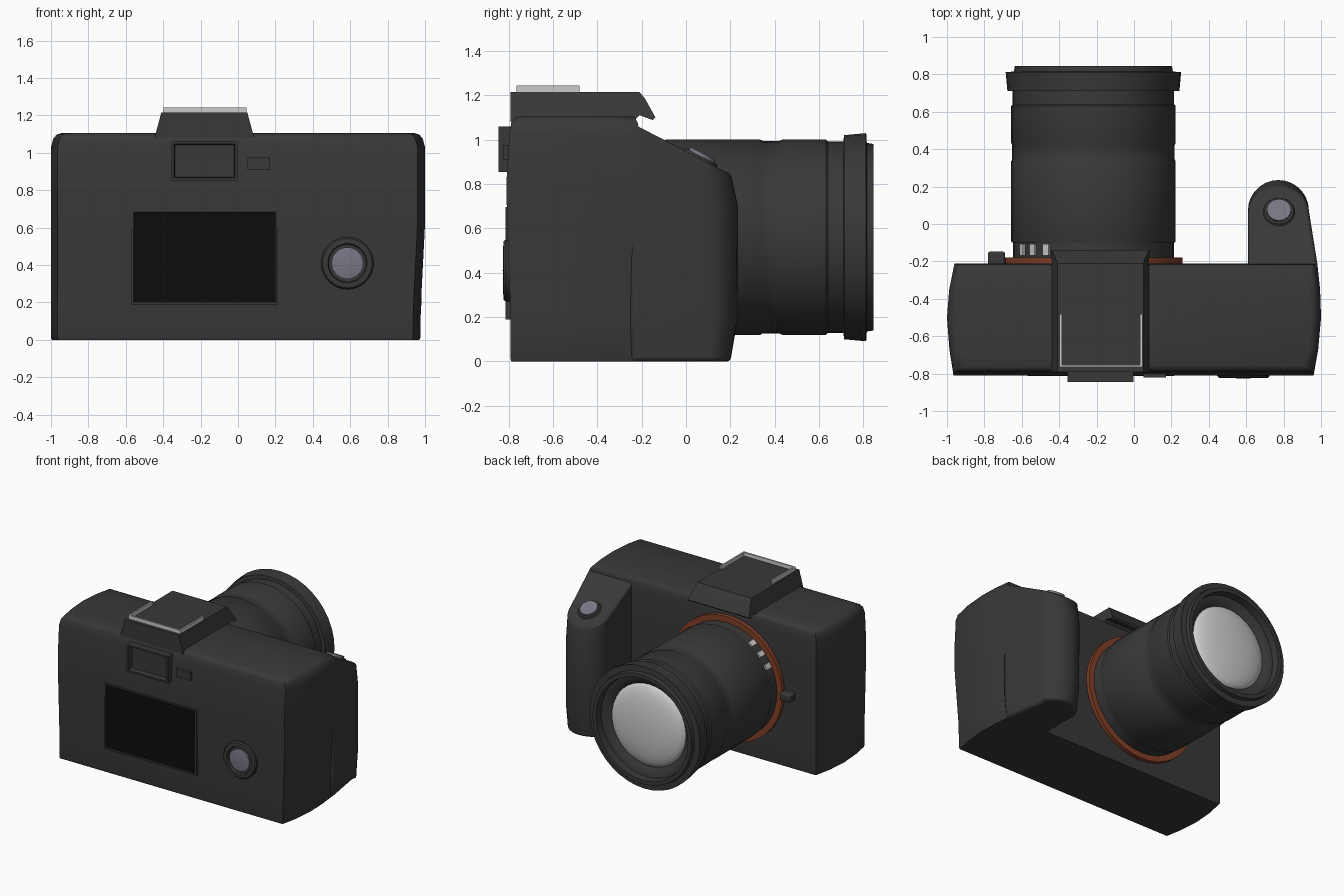
import bpy, bmesh, math
from mathutils import Matrix, Vector

if "Cube" in bpy.data.objects:
    bpy.data.objects.remove(bpy.data.objects["Cube"])


def material(name, rgb):
    m = bpy.data.materials.new(name)
    m.diffuse_color = (*rgb, 1)
    m.use_nodes = True
    m.node_tree.nodes["Principled BSDF"].inputs["Base Color"].default_value = m.diffuse_color
    return m


DARK = material("dark_grey", (0.04, 0.04, 0.04))
BLACK = material("screen_black", (0.004, 0.004, 0.004))
COPPER = material("copper", (0.22, 0.05, 0.02))
SILVER = material("light_silver", (0.6, 0.6, 0.58))
GLASS = material("pale_glass", (0.6, 0.6, 0.6))
BUTTON = material("button_grey", (0.19, 0.18, 0.23))


def finish(name, bm, mats, angle=35, bevel=0):
    """Turn a bmesh into an object with angle-limited smooth shading."""
    bmesh.ops.remove_doubles(bm, verts=bm.verts, dist=1e-5)
    bmesh.ops.recalc_face_normals(bm, faces=bm.faces)
    me = bpy.data.meshes.new(name)
    bm.to_mesh(me)
    bm.free()
    ob = bpy.data.objects.new(name, me)
    bpy.context.collection.objects.link(ob)
    for m in mats:
        me.materials.append(m)
    bpy.ops.object.select_all(action='DESELECT')
    ob.select_set(True)
    bpy.context.view_layer.objects.active = ob
    bpy.ops.object.shade_smooth_by_angle(angle=math.radians(angle))
    if bevel:
        b = ob.modifiers.new("bevel", 'BEVEL')
        b.width, b.segments = bevel, 2
        b.limit_method, b.angle_limit = 'ANGLE', math.radians(40)
    return ob


def loft(name, rings, mat, **kw):
    """Bridge equal-length rings of points and cap both ends."""
    bm = bmesh.new()
    vs = [[bm.verts.new(p) for p in r] for r in rings]
    n = len(vs[0])
    for a, b in zip(vs, vs[1:]):
        for i in range(n):
            j = (i + 1) % n
            bm.faces.new((a[i], a[j], b[j], b[i]))
    bm.faces.new(vs[0])
    bm.faces.new(vs[-1])
    return finish(name, bm, [mat], **kw)


def lathe(name, profile, cx, cz, mat, n=40):
    """Revolve (radius, y) points about a y-parallel axis."""
    bm = bmesh.new()
    rings = []
    for r, y in profile:
        rings.append([bm.verts.new((cx + r * math.cos(2 * math.pi * i / n), y,
                                    cz + r * math.sin(2 * math.pi * i / n))) for i in range(n)])
    for a, b in zip(rings, rings[1:]):
        for i in range(n):
            j = (i + 1) % n
            bm.faces.new((a[i], a[j], b[j], b[i]))
    bmesh.ops.dissolve_degenerate(bm, edges=bm.edges, dist=1e-6)
    return finish(name, bm, [mat])


def box(name, lo, hi, mat, bevel=0, matrix=None):
    lo, hi = Vector(lo), Vector(hi)
    bm = bmesh.new()
    bmesh.ops.create_cube(bm, size=1, matrix=Matrix.Translation((lo + hi) / 2) @ Matrix.Diagonal((*(hi - lo), 1)))
    if matrix:
        bm.transform(matrix)
    return finish(name, bm, [mat], bevel=bevel)


def panel(name, x0, x1, z0, z1, y_front, y_back, rim, depth, mats):
    """Back panel: a plate whose front is inset by rim and sunk by depth."""
    bm = bmesh.new()
    m = Matrix.Translation(((x0 + x1) / 2, (y_front + y_back) / 2, (z0 + z1) / 2))
    bmesh.ops.create_cube(bm, size=1, matrix=m @ Matrix.Diagonal((x1 - x0, y_back - y_front, z1 - z0, 1)))
    bm.normal_update()
    face = next(f for f in bm.faces if f.normal.y < -0.9)
    bmesh.ops.inset_region(bm, faces=[face], thickness=rim)
    bmesh.ops.inset_region(bm, faces=[face], thickness=rim * 0.4)
    for v in face.verts:
        v.co.y += depth
    face.material_index = len(mats) - 1
    return finish(name, bm, mats)


# Body: bowed ends, slightly swollen back, softened top edge
# each level: height, inset, back y, shift of the right end
levels = [(0, 0.005, -0.79, -0.025), (0.01, 0, -0.79, -0.025), (0.19, 0, -0.79, -0.022),
          (0.62, 0, -0.806, 0), (0.8, 0, -0.81, 0), (1.03, 0, -0.795, 0),
          (1.075, 0.012, -0.795, 0), (1.097, 0.03, -0.79, 0), (1.105, 0.055, -0.79, 0)]
rings = []
for z, ins, back, dx in levels:
    front = -0.21
    ends = [(-0.965, back), (-0.987, -0.67), (-1, -0.5), (-0.988, -0.35), (-0.96, front),
            (0.98, front), (0.995, -0.35), (1, -0.5), (0.985, -0.67), (0.96, back)]
    rings.append([(x - math.copysign(ins, x) + (dx if x > 0 else 0),
                   y + ins * 0.6 * (-1 if y > -0.3 else 1 if y < -0.7 else 0), z) for x, y in ends])
loft("camera_body", rings, DARK, angle=40)

# Hand grip: rounded nose, sloped top
SLOPE = 0.515
foot = [(0.61, -0.25), (0.61, -0.1)]
foot += [(0.772 - 0.163 * math.cos(t), 0.072 + 0.163 * math.sin(t))
         for t in [math.pi * i / 14 for i in range(15)]]
foot += [(0.98, -0.21), (0.98, -0.25)]


def grip_ring(z, nose):
    pts = []
    for x, y in foot:
        if y > 0:
            y *= nose / 0.235
        pts.append((x - (0.02 if z == 0 and x > 0.93 else 0), y,
                    1.056 - SLOPE * (y + 0.21) if z is None else z))
    return pts


loft("hand_grip", [grip_ring(0, 0.2), grip_ring(0.187, 0.232), grip_ring(0.695, 0.235),
                   grip_ring(None, 0.203)], DARK, angle=40, bevel=0.015)

# Shutter button on the grip slope
bm = bmesh.new()
tilt = Matrix.Translation((0.775, 0.065, 0.915)) @ Matrix.Rotation(-math.atan(SLOPE), 4, 'X')
bmesh.ops.create_cone(bm, cap_ends=True, segments=24, radius1=0.066, radius2=0.064, depth=0.05, matrix=tilt)
finish("shutter_button", bm, [BUTTON])
bm = bmesh.new()
bmesh.ops.create_cone(bm, cap_ends=True, segments=24, radius1=0.09, radius2=0.078, depth=0.02, matrix=tilt)
finish("shutter_collar", bm, [DARK])

# Viewfinder hump: side profile tapered in width with height
side = [(-0.79, 1.08), (-0.79, 1.215), (-0.21, 1.215), (-0.185, 1.185),
        (-0.138, 1.1), (-0.15, 1.088), (-0.21, 1.11), (-0.24, 1.08)]
loft("top_hump", [[(-0.18 + s * (0.23 + 0.27 * (1.215 - z)), y, z) for y, z in side] for s in (-1, 1)], DARK)

# Accessory shoe: three thin rails in a U
for nm, x0, x1, y0, y1 in [("left", -0.397, -0.385, -0.765, -0.48), ("right", 0.033, 0.045, -0.765, -0.48),
                           ("rear", -0.397, 0.045, -0.765, -0.753)]:
    box("shoe_rail_" + nm, (x0, y0, 1.21), (x1, y1, 1.243), SILVER)

# Back panels
panel("eyepiece", -0.355, -0.003, 0.853, 1.06, -0.845, -0.78, 0.018, 0.037, [DARK])
panel("small_button", 0.05, 0.17, 0.91, 0.975, -0.822, -0.78, 0.008, 0.0, [DARK])
panel("display_screen", -0.57, 0.215, 0.188, 0.695, -0.813, -0.78, 0.016, 0.004, [DARK, BLACK])

# Control dial
lathe("dial_ring", [(0.14, -0.78), (0.14, -0.812), (0.132, -0.822), (0.105, -0.824), (0.1, -0.808), (0, -0.808)],
      0.585, 0.41, DARK, 32)
lathe("dial_button", [(0.085, -0.8), (0.085, -0.82), (0.06, -0.824), (0, -0.826)], 0.585, 0.41, BUTTON, 32)

# Lens
CX, CZ = -0.217, 0.56
lathe("mount_ring", [(0, -0.23), (0.475, -0.23), (0.475, -0.18), (0, -0.18)], CX, CZ, COPPER)
lathe("lens_barrel", [
    (0, -0.2), (0.43, -0.2), (0.43, -0.1), (0.436, -0.1), (0.44, -0.09), (0.44, 0.335), (0.434, 0.345),
    (0.434, 0.42), (0.44, 0.435), (0.44, 0.63), (0.432, 0.64), (0.432, 0.71), (0.46, 0.712), (0.469, 0.812),
    (0.425, 0.815), (0.42, 0.845), (0.39, 0.845), (0.385, 0.79), (0.345, 0.785), (0.31, 0.755), (0.31, 0.72),
    (0, 0.72)], CX, CZ, DARK)
lathe("front_glass", [(0.315 * math.cos(t), 0.755 + 0.07 * math.sin(t))
                      for t in [math.pi / 2 * i / 8 for i in range(9)]], CX, CZ, GLASS)

# Index marks on the rear of the barrel
for i, deg in enumerate((35.5, 48, 61)):
    m = Matrix.Translation((CX, 0, CZ)) @ Matrix.Rotation(-math.radians(deg), 4, 'Y')
    box(f"index_mark_{i + 1}", (-0.02, -0.168, 0.41), (0.02, -0.108, 0.442), SILVER, matrix=m)

# Lens release
box("lens_release", (-0.78, -0.23, 0.53), (-0.69, -0.147, 0.59), DARK, bevel=0.01)
